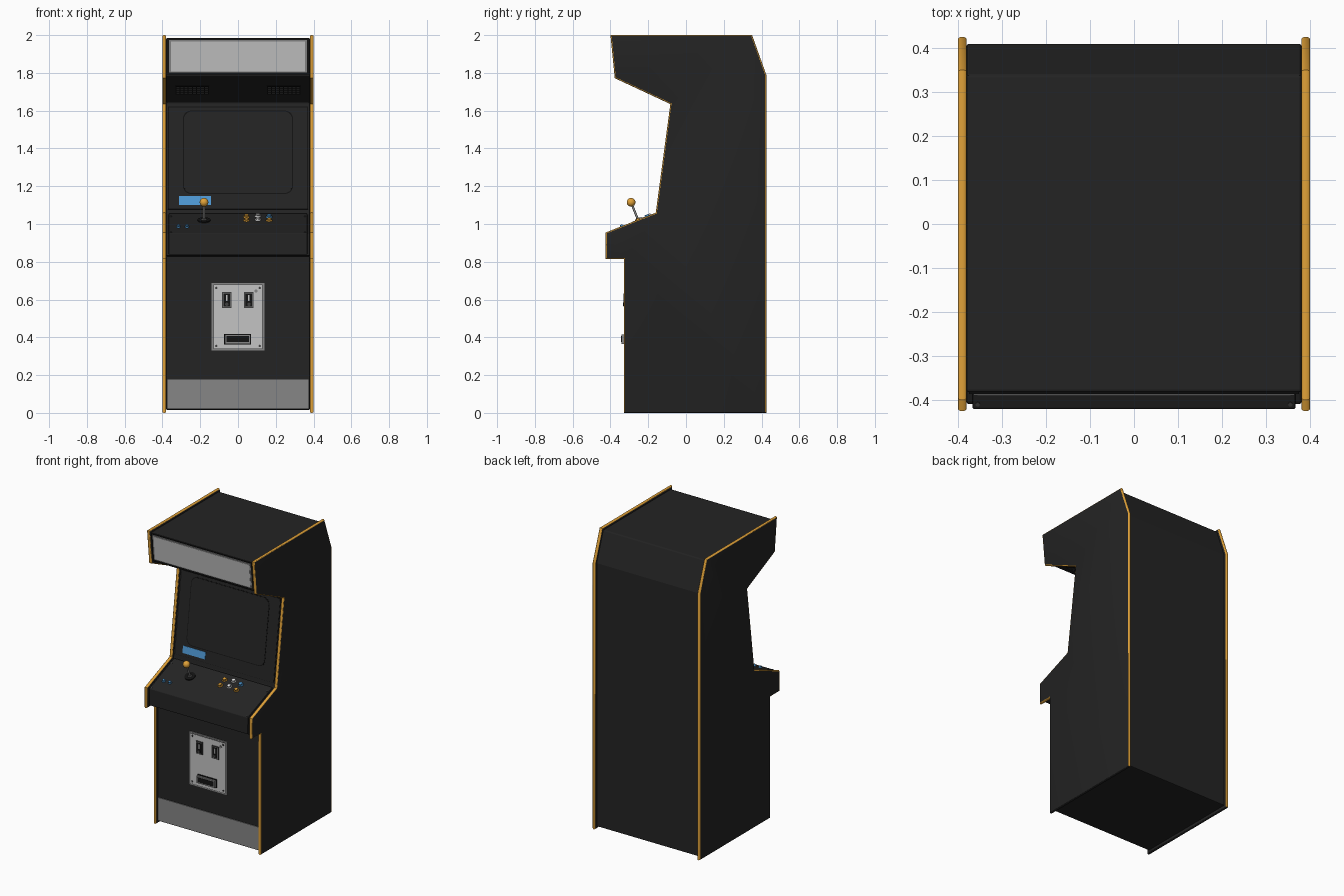
import bpy, bmesh, math
from mathutils import Matrix, Vector

cube = bpy.data.objects.get("Cube")
if cube:
    bpy.data.objects.remove(cube, do_unlink=True)


def material(name, r, g, b):
    m = bpy.data.materials.new(name)
    m.use_nodes = True
    m.diffuse_color = (r, g, b, 1)
    m.node_tree.nodes["Principled BSDF"].inputs["Base Color"].default_value = (r, g, b, 1)
    return m


CABINET = material("cabinet black", .017, .017, .017)
BLACK = material("deep black", .006, .006, .006)
CHARCOAL = material("charcoal", .05, .05, .05)
GREY = material("mid grey", .24, .24, .24)
LIGHT = material("light grey", .55, .55, .55)
WHITE = material("button white", .8, .8, .8)
ORANGE = material("trim orange", .75, .36, .04)
BLUE = material("card blue", .08, .33, .68)


def finish(name, bm, mats, matrix=Matrix(), smooth=False):
    bmesh.ops.recalc_face_normals(bm, faces=bm.faces)
    mesh = bpy.data.meshes.new(name)
    bm.to_mesh(mesh)
    bm.free()
    for m in mats:
        mesh.materials.append(m)
    ob = bpy.data.objects.new(name, mesh)
    bpy.context.collection.objects.link(ob)
    ob.matrix_world = matrix
    if smooth:
        bpy.ops.object.select_all(action='DESELECT')
        ob.select_set(True)
        bpy.context.view_layer.objects.active = ob
        bpy.ops.object.shade_smooth_by_angle(angle=math.radians(32))
    return ob


# Cabinet outline as (y, z), clockwise from the top front corner
OUTLINE = [Vector(p) for p in (
    (-.40, 2), (.35, 2), (.425, 1.79), (.425, 0), (-.328, 0), (-.328, .815),
    (-.425, .815), (-.425, .955), (-.16, 1.06), (-.083, 1.635), (-.377, 1.772))]


def inset(t):
    """Move every side of the outline inward by t, with mitred corners."""
    out = []
    for i, p in enumerate(OUTLINE):
        d1 = (p - OUTLINE[i - 1]).normalized()
        d2 = (OUTLINE[(i + 1) % len(OUTLINE)] - p).normalized()
        n1, n2 = Vector((d1.y, -d1.x)), Vector((d2.y, -d2.x))
        out.append(p + (n1 + n2) * t / (1 + n1.dot(n2)))
    return out


def loft(name, rings, mats, edge_rule=None, smooth=False):
    """Skin a list of (x, outline) rings and cap both ends."""
    bm = bmesh.new()
    loops = [[bm.verts.new((x, p[0], p[1])) for p in pts] for x, pts in rings]
    n = len(loops[0])
    for a, b in zip(loops, loops[1:]):
        for i in range(n):
            f = bm.faces.new((a[i], a[(i + 1) % n], b[(i + 1) % n], b[i]))
            f.material_index = edge_rule(i) if edge_rule else 0
    bm.faces.new(loops[0])
    bm.faces.new(loops[-1])
    return finish(name, bm, mats, smooth=smooth)


# Side panels with rounded trim on every edge except the floor edge
for side, s in (("left", 1), ("right", -1)):
    rings = []
    for k in range(9):
        a = math.pi * k / 8
        rings.append((s * (.39 - .01 * math.cos(a)), inset(.006 * (1 - math.sin(a)))))
    loft(side + "_side_panel", rings, [CABINET, ORANGE], lambda i: int(i != 3), True)

# Main body between the side panels
INNER = inset(.016)
body = loft("cabinet_body", [(-.381, INNER), (.381, INNER)], [CABINET])
bev = body.modifiers.new("soft_edges", 'BEVEL')
bev.width, bev.segments = .006, 2

# Control panel shell, folded over the front lip
SHELL = inset(.005)
lip, back = SHELL[7], SHELL[8]
low = Vector((lip.x, .838))
panel = loft("control_panel", [(x, [low, lip, back, back - Vector((0, .04)),
             Vector((back.x, .838))]) for x in (-.367, .367)], [CABINET])
bev = panel.modifiers.new("soft_edges", 'BEVEL')
bev.width, bev.segments = .004, 2


class Surface:
    """A sloping face; parts are put on it by x and world height z."""

    def __init__(self, a, b):
        self.a = Vector((0, a.x, a.y))
        self.up = (Vector((0, b.x, b.y)) - self.a).normalized()
        self.normal = Vector((1, 0, 0)).cross(self.up)

    def at(self, x, z, lift=0):
        p = self.a + self.up * ((z - self.a.z) / self.up.z) + self.normal * lift
        p.x = x
        rot = Matrix((Vector((1, 0, 0)), self.up, self.normal)).transposed()
        return Matrix.Translation(p) @ rot.to_4x4()

    def plate(self, name, x, z0, z1, w, t, mat, lift=0, corner=0):
        h = (z1 - z0) / self.up.z
        bm = bmesh.new()
        bmesh.ops.create_cube(bm, size=1, matrix=Matrix.Diagonal((w, h, t, 1)))
        if corner:
            edges = [e for e in bm.edges
                     if abs(e.verts[0].co.z - e.verts[1].co.z) > t / 2]
            bmesh.ops.bevel(bm, geom=edges, offset=corner, segments=5,
                            affect='EDGES', profile=.5)
        return finish(name, bm, [mat], self.at(x, (z0 + z1) / 2, lift + t / 2))

    def disc(self, name, x, z, r, t, mat, lift=0, top=1, sides=20):
        bm = bmesh.new()
        bmesh.ops.create_cone(bm, cap_ends=True, segments=sides, radius1=r,
                              radius2=r * top, depth=t)
        return finish(name, bm, [mat], self.at(x, z, lift + t / 2), True)


marquee = Surface(INNER[10], INNER[0])
bezel = Surface(INNER[8], INNER[9])
speaker = Surface(INNER[9], INNER[10])
deck = Surface(SHELL[7], SHELL[8])
front = Surface(INNER[4], INNER[5])

# Marquee: dark gap, grey retainer, bright sign
marquee.plate("marquee_surround", 0, 1.79, 1.98, .75, .004, BLACK)
marquee.plate("marquee_retainer", 0, 1.802, 1.974, .73, .007, GREY)
marquee.plate("marquee_sign", 0, 1.808, 1.966, .712, .009, LIGHT)

# Speaker grilles: rows of small louvres
for s in (-1, 1):
    speaker.plate("speaker_grille", s * .242, 1.688, 1.733, .176, .003, BLACK)
    for row in range(4):
        for col in range(8):
            z = 1.6905 + row * .0107
            speaker.plate("speaker_louvre", s * .242 + (col - 3.5) * .0215,
                          z, z + .0065, .016, .006, CHARCOAL)

# Screen bezel and rounded screen
bezel.plate("bezel_gap", 0, 1.078, 1.622, .742, .002, BLACK)
bezel.plate("bezel", 0, 1.08, 1.617, .732, .004, CABINET)
bezel.plate("screen_rim", 0, 1.158, 1.6, .584, .005, BLACK, corner=.045)
bezel.plate("screen", 0, 1.163, 1.595, .574, .006, CABINET, corner=.042)
bezel.plate("instruction_card", -.228, 1.1, 1.147, .168, .007, BLUE)

# Joystick
deck.disc("joystick_base", -.18, 1.018, .034, .006, BLACK)
deck.disc("joystick_boot", -.18, 1.018, .02, .014, CHARCOAL, top=.5)
deck.disc("joystick_shaft", -.18, 1.018, .006, .09, GREY)
bm = bmesh.new()
bmesh.ops.create_uvsphere(bm, u_segments=24, v_segments=14, radius=.023)
finish("joystick_ball", bm, [ORANGE], deck.at(-.18, 1.018, .104), True)


def button(x, z, r, mat):
    deck.disc("button_collar", x, z, r, .007, mat, top=.88)
    deck.disc("button_well", x, z, r * .76, .0075, BLACK)
    deck.disc("button_cap", x, z, r * .68, .013, mat, top=.9)


# Action buttons in two rows, then the small start buttons
for z, colours in ((1.037, (ORANGE, WHITE, BLUE)), (1.018, (ORANGE, WHITE, ORANGE))):
    for x, mat in zip((.045, .105, .165), colours):
        button(x, z + (.004 if mat == WHITE else 0), .017, mat)
for x in (-.315, -.27):
    button(x, .984, .012, BLUE)
for x in (-.355, .355):
    deck.disc("panel_screw", x, .956, .005, .003, CHARCOAL, sides=10)
    deck.disc("panel_screw", x, 1.04, .005, .003, CHARCOAL, sides=10)

# Kick plate and the seam under the control panel
front.plate("kick_plate", 0, .024, .177, .746, .005, GREY)

# Coin door
front.plate("coin_door_frame", 0, .33, .687, .278, .006, GREY)
front.plate("coin_door_gap", 0, .338, .679, .262, .007, CHARCOAL)
front.plate("coin_door", 0, .341, .676, .256, .009, LIGHT)
for x in (-.115, .115):
    for z in (.355, .662):
        front.disc("door_screw", x, z, .006, .003, CHARCOAL, .009, sides=10)
front.disc("door_lock", .095, .645, .009, .005, GREY, .009)

# Coin slots
for x in (-.06, .058):
    front.plate("coin_slot_plate", x, .555, .64, .05, .006, CHARCOAL, .009)
    front.plate("coin_slot_face", x, .561, .634, .038, .003, GREY, .014)
    front.plate("coin_slot_surround", x, .563, .632, .034, .003, BLACK, .015)
    front.plate("coin_slot", x, .592, .625, .008, .003, LIGHT, .016)
    front.disc("coin_reject_button", x, .575, .009, .006, CHARCOAL, .016)

# Coin return
front.plate("coin_return_rim", -.002, .362, .418, .142, .008, BLACK, .009)
front.plate("coin_return_box", -.002, .366, .414, .134, .02, GREY, .009)
front.plate("coin_return_flap", -.002, .374, .406, .118, .002, BLACK, .029)
